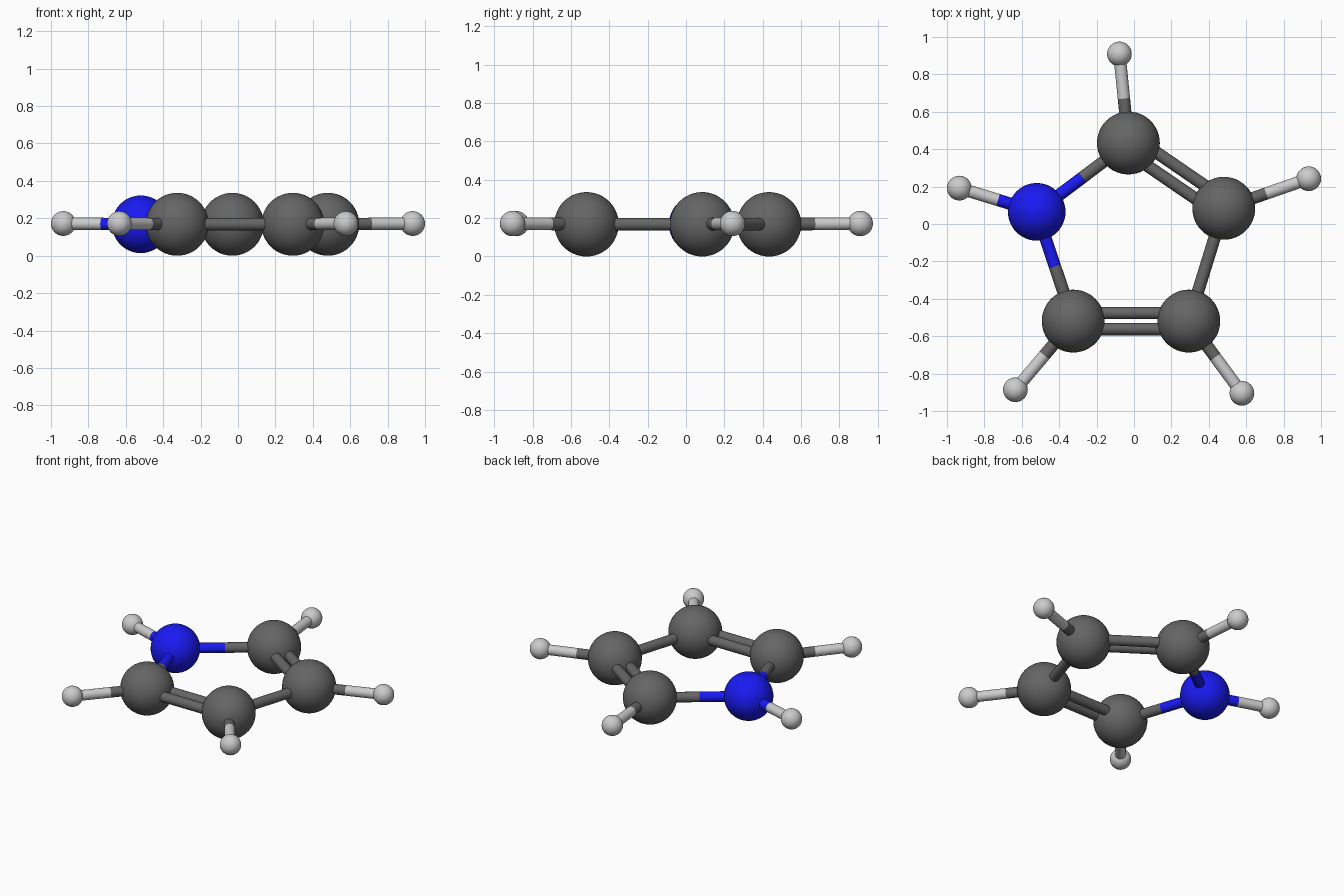
import bpy
import math
from mathutils import Vector

if "Cube" in bpy.data.objects:
    bpy.data.objects.remove(bpy.data.objects["Cube"])

Z = 0.168            # height of the molecular plane
BOND_R = 0.033       # stick radius
DOUBLE_OFFSET = 0.043


def material(name, rgb):
    m = bpy.data.materials.new(name)
    m.diffuse_color = (*rgb, 1)
    m.use_nodes = True
    m.node_tree.nodes["Principled BSDF"].inputs["Base Color"].default_value = m.diffuse_color
    return m


# element: (ball radius, material)
ELEMENTS = {
    "nitrogen": (0.154, material("blue", (0.01, 0.01, 0.9))),
    "carbon": (0.168, material("dark_grey", (0.13, 0.13, 0.13))),
    "hydrogen": (0.066, material("light_grey", (0.6, 0.6, 0.6))),
}

# ring atoms in order, each with its attached hydrogen
RING = [
    ("nitrogen", (-0.52, 0.065), (-0.934, 0.192)),
    ("carbon", (-0.03, 0.433), (-0.078, 0.909)),
    ("carbon", (0.48, 0.084), (0.934, 0.242)),
    ("carbon", (0.293, -0.519), (0.577, -0.905)),
    ("carbon", (-0.325, -0.519), (-0.634, -0.886)),
]
DOUBLE_BONDS = {1, 3}   # ring index where a double bond starts


def finish(name, element):
    ob = bpy.context.object
    ob.name = name
    ob.data.materials.append(ELEMENTS[element][1])
    bpy.ops.object.shade_smooth_by_angle(angle=math.radians(40))


def ball(name, element, p):
    bpy.ops.mesh.primitive_uv_sphere_add(
        segments=48, ring_count=24, radius=ELEMENTS[element][0], location=p)
    finish(name, element)


def stick(name, element, a, b):
    d = b - a
    bpy.ops.mesh.primitive_cylinder_add(
        vertices=24, radius=BOND_R, depth=d.length, location=(a + b) / 2,
        rotation=d.to_track_quat('Z', 'Y').to_euler())
    finish(name, element)


def bond(name, el_a, a, el_b, b, double=False):
    # each half takes the colour of its own atom
    d = (b - a).normalized()
    side = Vector((-d.y, d.x, 0)) * DOUBLE_OFFSET
    for i, off in enumerate((side, -side) if double else (Vector(),)):
        mid = (a + b) / 2 + off
        if el_a == el_b:
            stick(f"{name}_{i}", el_a, a + off, b + off)
        else:
            stick(f"{name}_{el_a}_half_{i}", el_a, a + off, mid)
            stick(f"{name}_{el_b}_half_{i}", el_b, mid, b + off)


for i, (el, xy, hxy) in enumerate(RING):
    p, h = Vector((*xy, Z)), Vector((*hxy, Z + 0.004))
    el2, xy2, _ = RING[(i + 1) % 5]
    # ring atom and its hydrogen
    ball(f"{el}_atom_{i}", el, p)
    ball(f"hydrogen_atom_{i}", "hydrogen", h)
    # sticks
    bond(f"hydrogen_bond_{i}", el, p, "hydrogen", h)
    bond(f"ring_bond_{i}", el, p, el2, Vector((*xy2, Z)), i in DOUBLE_BONDS)
